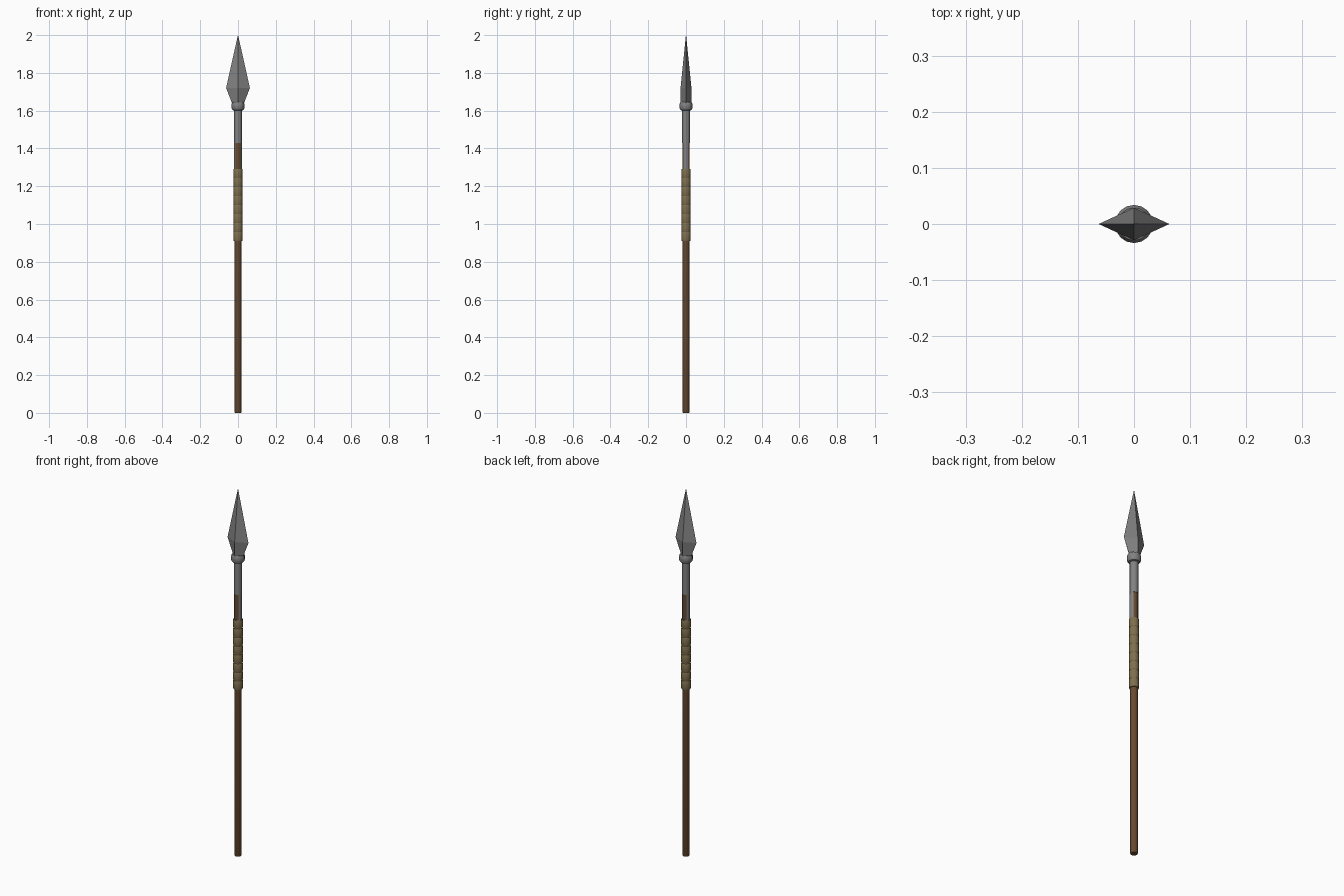
import bpy, bmesh, math

if "Cube" in bpy.data.objects:
    bpy.data.objects.remove(bpy.data.objects["Cube"])

SIDES = 16


def material(name, color):
    m = bpy.data.materials.new(name)
    m.diffuse_color = (*color, 1)
    m.use_nodes = True
    m.node_tree.nodes["Principled BSDF"].inputs["Base Color"].default_value = m.diffuse_color
    return m


def finish(bm, name, mat=None, smooth=False):
    bmesh.ops.recalc_face_normals(bm, faces=bm.faces)
    mesh = bpy.data.meshes.new(name)
    bm.to_mesh(mesh)
    bm.free()
    obj = bpy.data.objects.new(name, mesh)
    bpy.context.collection.objects.link(obj)
    if mat:
        mesh.materials.append(mat)
    if smooth:
        bpy.context.view_layer.objects.active = obj
        obj.select_set(True)
        bpy.ops.object.shade_smooth_by_angle(angle=math.radians(35))
        obj.select_set(False)
    return obj


def skin(bm, rings):
    """Bridge consecutive closed rings of points and cap both ends."""
    loops = [[bm.verts.new(p) for p in ring] for ring in rings]
    for a, b in zip(loops, loops[1:]):
        n = len(a)
        for i in range(n):
            bm.faces.new((a[i], a[(i + 1) % n], b[(i + 1) % n], b[i]))
    bm.faces.new(loops[0][::-1])
    bm.faces.new(loops[-1])


def lathe(name, profile, mat=None):
    bm = bmesh.new()
    angles = [math.tau * i / SIDES for i in range(SIDES)]
    skin(bm, [[(r * math.cos(a), r * math.sin(a), z) for a in angles] for r, z in profile])
    return finish(bm, name, mat, True)


wood = material("wood", (0.14, 0.07, 0.03))
leather = material("leather", (0.21, 0.16, 0.075))
steel = material("steel", (0.22, 0.22, 0.22))

# wooden shaft
lathe("shaft", [(0.0165, 0), (0.0185, 0.004), (0.0185, 1.6)], wood)

# wrapped grip made of stacked bands
grip, bands = [], 8
z0, step = 0.91, 0.38 / 8
for i in range(bands):
    z = z0 + i * step
    grip += [(0.0225, z), (0.0245, z + 0.006), (0.0245, z + step - 0.006)]
grip.append((0.0225, z0 + bands * step))
lathe("grip_wrap", grip, leather)

# metal socket and collar
lathe("socket", [(0.0205, 1.43), (0.0205, 1.61)], steel)
lathe("collar", [(0.02, 1.6), (0.028, 1.603), (0.034, 1.613), (0.034, 1.635), (0.029, 1.645)], steel)

# curved metal straps down both sides of the shaft
for side, base in (("right", 0), ("left", math.pi)):
    bm = bmesh.new()
    arc = [base + math.radians(-45 + 22.5 * i) for i in range(5)]
    outline = [(0.0205, a) for a in arc] + [(0.0165, a) for a in reversed(arc)]
    skin(bm, [[(r * math.cos(a), r * math.sin(a), z) for r, a in outline] for z in (1.28, 1.44)])
    finish(bm, side + "_strap", steel)

# diamond-section blade
bm = bmesh.new()
sections = [(0.03, 0.028, 1.635), (0.063, 0.029, 1.72), (0.0005, 0.0005, 2.0)]
skin(bm, [[(w, 0, z), (0, d, z), (-w, 0, z), (0, -d, z)] for w, d, z in sections])
finish(bm, "blade", steel)
